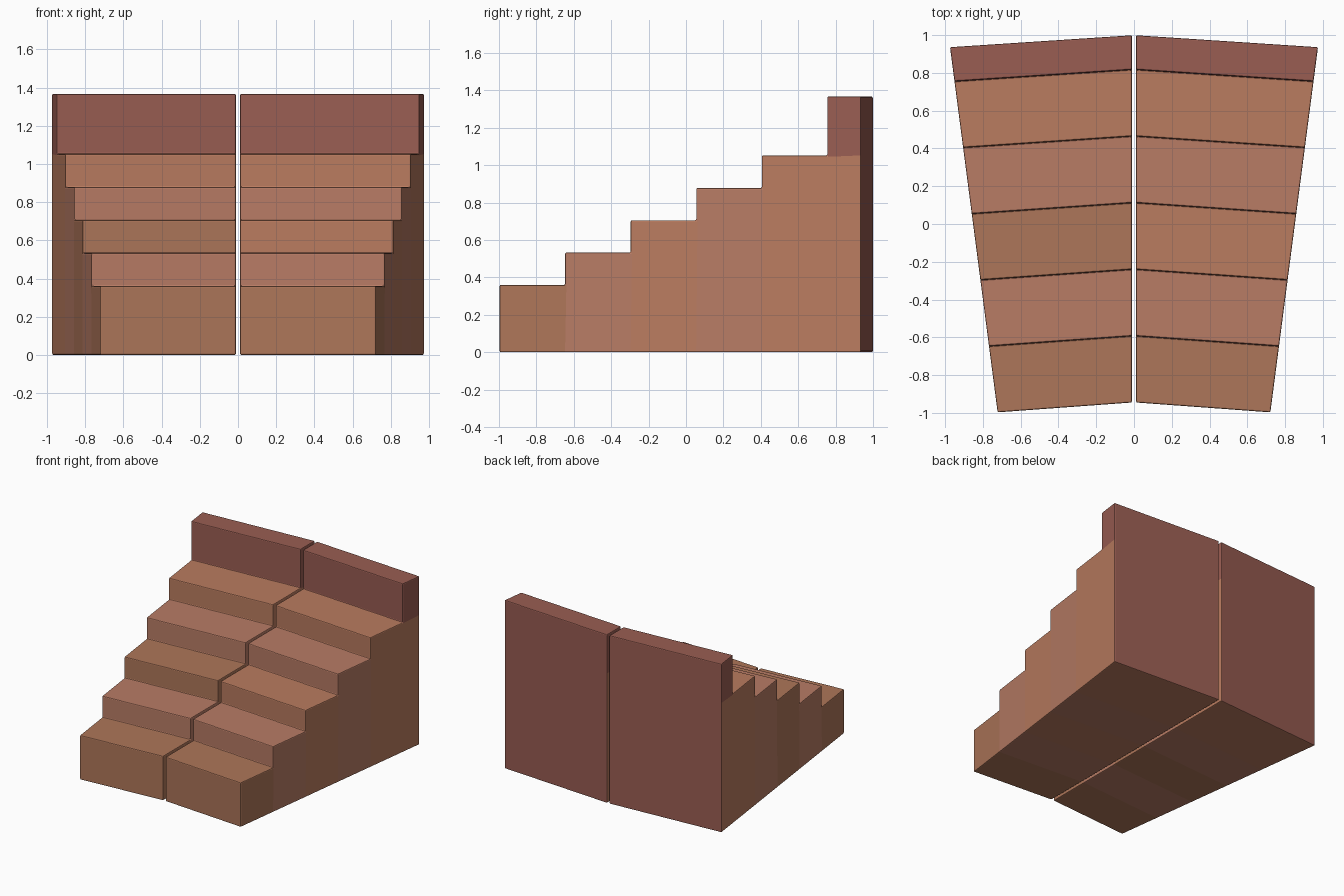
import bpy, bmesh

if "Cube" in bpy.data.objects:
    bpy.data.objects.remove(bpy.data.objects["Cube"])

HEIGHTS = [0.36, 0.533, 0.705, 0.878, 1.052]   # tread heights
WALL_TOP = 1.367
DEPTH = 0.3525                                 # tread depth
LINES = [i * DEPTH for i in range(6)] + [1.944]  # riser lines, then the back


def material(name, rgb):
    m = bpy.data.materials.new(name)
    m.diffuse_color = (*rgb, 1)
    m.use_nodes = True
    m.node_tree.nodes["Principled BSDF"].inputs["Base Color"].default_value = m.diffuse_color
    return m


MATS = [material("clay_brown", (0.42, 0.18, 0.10)),
        material("clay_pink", (0.48, 0.20, 0.13)),
        material("clay_orange", (0.49, 0.20, 0.115)),
        material("wall_red", (0.32, 0.11, 0.085))]
RED = 3


def stair_section(name, side, shades):
    """One wedge-shaped half of the stair with its back wall."""
    bm = bmesh.new()
    cache = {}

    def v(i, outer, z):
        key = (i, outer, z)
        if key not in cache:
            d = LINES[i]
            if outer:
                t = d / LINES[-1]
                x, y = 0.722 + 0.252 * t, -0.997 + 1.933 * t
            else:
                x, y = 0.011, -0.945 + d
            cache[key] = bm.verts.new((side * x, y, z))
        return cache[key]

    def face(pts, mat):
        bm.faces.new([v(*p) for p in pts]).material_index = mat

    def strip(a, b, mat):
        face([(*a[:1], 0, a[1]), (*a[:1], 1, a[1]), (*b[:1], 1, b[1]), (*b[:1], 0, b[1])], mat)

    # treads, risers, side columns and underside
    prev = 0
    for i, (h, mat) in enumerate(zip(HEIGHTS, shades)):
        strip((i, prev), (i, h), mat)
        strip((i, h), (i + 1, h), mat)
        strip((i, 0), (i + 1, 0), mat)
        for o in (0, 1):
            loop = [(i, o, 0), (i + 1, o, 0), (i + 1, o, h), (i, o, h)]
            if prev:
                loop.append((i, o, prev))
            face(loop, mat)
        prev = h

    # back wall on the last column
    strip((5, prev), (5, WALL_TOP), RED)
    strip((5, WALL_TOP), (6, WALL_TOP), RED)
    strip((5, 0), (6, 0), shades[-1])
    for o in (0, 1):
        face([(5, o, 0), (6, o, 0), (6, o, prev), (5, o, prev)], shades[-1])
        face([(5, o, prev), (6, o, prev), (6, o, WALL_TOP), (5, o, WALL_TOP)], RED)
    strip((6, 0), (6, prev), RED)
    strip((6, prev), (6, WALL_TOP), RED)

    bmesh.ops.recalc_face_normals(bm, faces=bm.faces)
    me = bpy.data.meshes.new(name)
    bm.to_mesh(me)
    bm.free()
    for m in MATS:
        me.materials.append(m)
    ob = bpy.data.objects.new(name, me)
    bpy.context.collection.objects.link(ob)

    # softened edges
    bev = ob.modifiers.new("edge_bevel", 'BEVEL')
    bev.width = 0.007
    bev.segments = 2
    bev.limit_method = 'ANGLE'
    bev.angle_limit = 0.6


stair_section("right_stair_section", 1, [0, 1, 2, 1, 2])
stair_section("left_stair_section", -1, [0, 1, 0, 1, 2])
